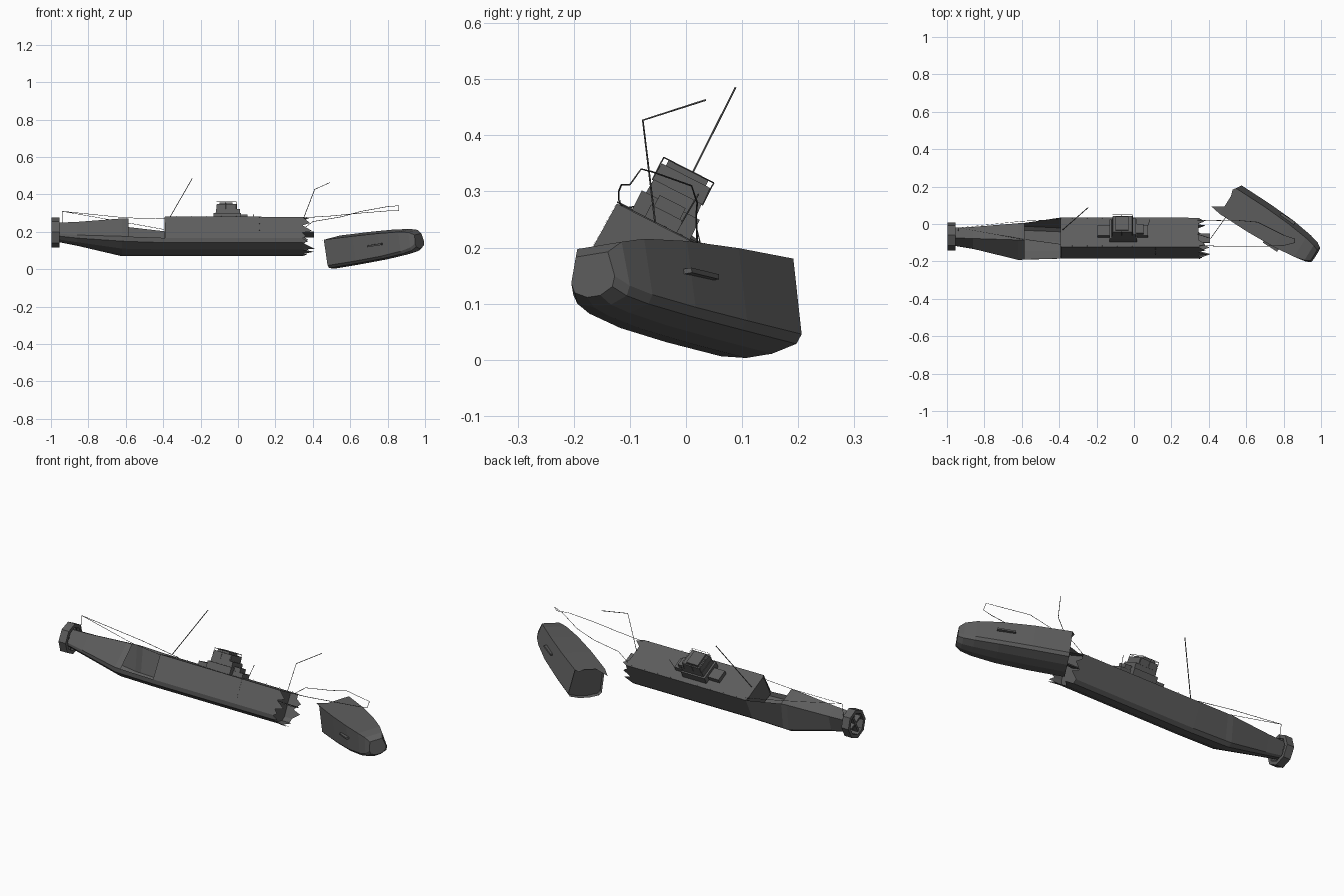
import bpy, bmesh, random
from math import radians, cos, sin, pi
from mathutils import Matrix, Vector

if "Cube" in bpy.data.objects:
    bpy.data.objects.remove(bpy.data.objects["Cube"])

random.seed(4)


def rot(deg, axis):
    return Matrix.Rotation(radians(deg), 4, axis)


# Dark steel for every part
STEEL = bpy.data.materials.new("dark_steel")
STEEL.diffuse_color = (.11, .11, .11, 1)
STEEL.use_nodes = True
STEEL.node_tree.nodes["Principled BSDF"].inputs["Base Color"].default_value = STEEL.diffuse_color

# Rolled main hull frame and yawed, pitched bow frame
HULL = Matrix.Translation((0, -0.12, 0.093)) @ rot(-27, 'X')
BOW = Matrix.Translation((0.532, 0.13, 0.007)) @ rot(-33, 'Z') @ rot(-7.5, 'Y') @ rot(8, 'X')


def add(name, data, matrix):
    data.materials.append(STEEL)
    ob = bpy.data.objects.new(name, data)
    ob.matrix_world = matrix
    bpy.context.collection.objects.link(ob)
    return ob


def finish(name, bm, matrix):
    bmesh.ops.recalc_face_normals(bm, faces=bm.faces)
    me = bpy.data.meshes.new(name)
    bm.to_mesh(me)
    bm.free()
    return add(name, me, matrix)


def profile(x, zt, wd, ws, zb, chine=.22):
    h = zt - zb
    half = [(wd, zt), (ws, zb + chine * h), (.87 * ws, zb + .4 * chine * h), (.3 * ws, zb)]
    pts = [(-y, z) for y, z in half] + half[::-1]
    return [Vector((x, y, z)) for y, z in pts]


def loft(name, sections, matrix, caps=(), gaps=()):
    bm = bmesh.new()
    rings = [[bm.verts.new(p) for p in profile(*s)] for s in sections]
    for i in range(len(rings) - 1):
        a, b = rings[i], rings[i + 1]
        for j in range(8):
            k = (j + 1) % 8
            if (i, j) not in gaps:
                bm.faces.new((a[j], a[k], b[k], b[j]))
    for c in caps:
        bm.faces.new(rings[c])
    return finish(name, bm, matrix)


def bulkhead(name, section, matrix):
    bm = bmesh.new()
    bm.faces.new([bm.verts.new(p) for p in profile(*section)])
    return finish(name, bm, matrix)


def shards(name, section, plates, matrix):
    # Bent triangular plates on the rim: (edge, start, end, tip position, reach)
    bm = bmesh.new()
    ring = profile(*section)
    for j, s, e, t, reach in plates:
        a, b = ring[j], ring[(j + 1) % 8]
        tip = a.lerp(b, t) + Vector((reach, 0, random.uniform(-.01, .01)))
        bm.faces.new([bm.verts.new(v) for v in (a.lerp(b, s), a.lerp(b, e), tip)])
    return finish(name, bm, matrix)


def box(name, x, y, z, matrix=HULL, taper=1.0):
    bm = bmesh.new()
    bmesh.ops.create_cube(bm, size=1)
    for v in bm.verts:
        t = taper if v.co.z > 0 else 1
        v.co = Vector(((x[0] + x[1]) / 2 + v.co.x * (x[1] - x[0]) * t,
                       (y[0] + y[1]) / 2 + v.co.y * (y[1] - y[0]) * t,
                       (z[0] + z[1]) / 2 + v.co.z * (z[1] - z[0])))
    return finish(name, bm, matrix)


def wire(name, pts, r=.0018, matrix=Matrix(), closed=False):
    cu = bpy.data.curves.new(name, 'CURVE')
    cu.dimensions = '3D'
    cu.bevel_depth, cu.bevel_resolution = r, 0
    sp = cu.splines.new('POLY')
    sp.points.add(len(pts) - 1)
    for p, c in zip(sp.points, pts):
        p.co = (*c, 1)
    sp.use_cyclic_u = closed
    add(name, cu, matrix)


# Main hull with the deck and one side torn open near the stern
main = [(-.965, .160, .030, .040, .070), (-.86, .162, .035, .052, .050),
        (-.62, .175, .050, .102, .004), (-.585, .175, .052, .100, .003),
        (-.39, .168, .088, .092, 0), (.345, .165, .088, .092, 0)]
loft("main_hull", main, HULL, caps=[0], gaps=[(3, 0), (3, 7)])
shards("torn_hull_plates", main[-1],
       [(0, 0, .4, .25, .04), (0, .4, .75, .6, .05), (0, .75, 1, .9, .02),
        (1, 0, 1, .6, .03), (2, 0, 1, .7, .065), (3, 0, 1, .4, .06), (4, 0, 1, .5, .03),
        (6, 0, .35, .2, .04), (6, .4, .8, .6, .03), (7, 0, .2, .1, .03), (7, .75, 1, .9, .035)],
       HULL)
bulkhead("hull_bulkhead", (.30, .164, .087, .091, .001), HULL)
box("hanging_girder", (.30, .405), (-.03, .025), (.10, .106))
box("stern_bulkhead", (-.392, -.388), (-.082, .082), (.03, .166))

# Broken-off bow
bow = [(0, .165, .082, .092, 0, .16), (.18, .160, .082, .092, .002, .16),
       (.34, .153, .074, .086, .006, .17), (.46, .143, .060, .072, .014, .2),
       (.515, .132, .047, .060, .022, .26), (.542, .112, .034, .046, .036, .4)]
loft("bow_hull", bow, BOW, caps=[-1])
shards("torn_bow_plates", bow[0], [(7, 0, .3, .1, -.012), (7, .7, 1, .95, -.06)], BOW)
bulkhead("bow_bulkhead", (.02, .164, .081, .091, .001, .16), BOW)
for s in (-1, 1):
    y = sorted((s * .06, s * .094))
    box("dive_plane", (.27, .36), y, (.090, .099), BOW)

# Stern tail frame: octagonal ring with rudder bars
bm = bmesh.new()
rings = []
for x, r in ((-.998, .082), (-.955, .082), (-.955, .062), (-.998, .062)):
    rings.append([bm.verts.new((x, r * .9 * cos(pi / 8 + i * pi / 4),
                                .115 + r * sin(pi / 8 + i * pi / 4))) for i in range(8)])
for a in range(4):
    for i in range(8):
        p, q, k = rings[a], rings[(a + 1) % 4], (i + 1) % 8
        bm.faces.new((p[i], p[k], q[k], q[i]))
finish("tail_ring", bm, HULL)
box("rudder", (-.99, -.96), (-.006, .006), (.05, .18))
box("tail_plane", (-.99, -.96), (-.06, .06), (.110, .120))

# Conning tower
box("tower_base", (-.195, .075), (-.032, .032), (.163, .190))
box("tower_wing", (-.13, .015), (-.058, .058), (.163, .205))
box("tower", (-.12, .012), (-.05, .05), (.20, .232), taper=.96)
box("bridge", (-.115, -.005), (-.05, .05), (.23, .264), taper=.97)
box("bridge_shield", (-.10, -.03), (-.04, .04), (.26, .275))
box("step_block", (.01, .05), (-.026, .026), (.188, .212))
wire("bridge_rail", [(-.115, -.05, .275), (-.01, -.05, .275), (-.01, .05, .275),
                     (-.115, .05, .275)], .0012, HULL, True)
for x in (-.115, -.065, -.01):
    for y in (-.05, .05):
        wire("rail_post", [(x, y, .23), (x, y, .275)], .0012, HULL)

# Deck details: pole, ladder, railing stumps
wire("deck_pole", [(.07, .03, .163), (.085, .035, .245)], .0015, HULL)
for i in range(8):
    z = .07 + i * .013
    wire("ladder_rung", [(.112, -.093, z), (.118, -.093, z)], .001, HULL)
for i in range(9):
    for s in (-1, 1):
        x = -.33 + i * .08
        wire("deck_stump", [(x, s * .084, .165), (x, s * .084, .172)], .0008, HULL)

# Mast, bent aerial and slack wires
wire("leaning_mast", [(-.38, -.03, .25), (-.245, .088, .485)], .0022)
wire("bent_aerial", [(.34, -.055, .245), (.41, -.077, .427), (.49, .035, .463)])
wire("bow_wire", [(.34, .02, .21), (.40, .018, .255), (.55, .02, .28), (.66, .01, .31),
                  (.80, -.06, .335), (.86, -.08, .34), (.86, -.10, .312), (.80, -.115, .312),
                  (.65, -.12, .30), (.50, -.12, .285), (.34, -.115, .275)], .0015)
wire("stern_wire", [(-.38, -.11, .27), (-.6, -.08, .275), (-.94, -.02, .31),
                    (-.6, .015, .25), (-.38, .025, .21)], .0013)
wire("stern_post", [(-.94, -.035, .23), (-.94, -.02, .31)], .0015)
